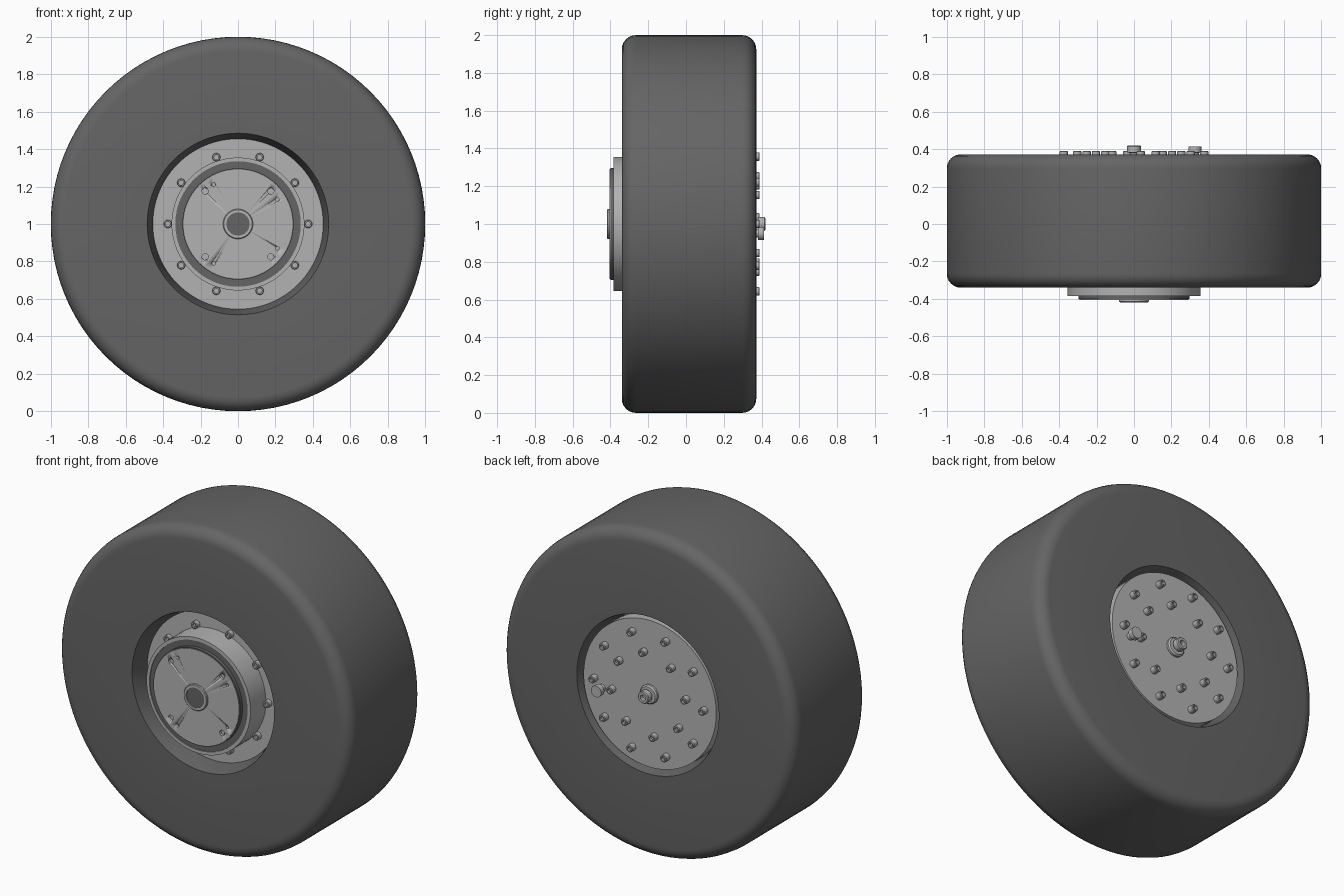
import bpy, bmesh
from math import sin, cos, pi, radians

if "Cube" in bpy.data.objects:
    bpy.data.objects.remove(bpy.data.objects["Cube"])

def material(name, v):
    m = bpy.data.materials.new(name)
    m.diffuse_color = (v, v, v, 1)
    m.use_nodes = True
    m.node_tree.nodes["Principled BSDF"].inputs["Base Color"].default_value = m.diffuse_color
    return m

RUBBER = material("dark_rubber", 0.13)
METAL = material("light_metal", 0.45)

def spin_into(bm, profile, seg, x=0, z=1, closed=False):
    """Revolve (radius, y) points about a y-parallel axis through (x, z)."""
    rings = []
    for r, y in profile:
        if r == 0:
            rings.append([bm.verts.new((x, y, z))] * seg)
        else:
            rings.append([bm.verts.new((x + r * cos(2 * pi * i / seg), y,
                                        z + r * sin(2 * pi * i / seg))) for i in range(seg)])
    pairs = list(zip(rings, rings[1:])) + ([(rings[-1], rings[0])] if closed else [])
    for a, b in pairs:
        for i in range(seg):
            j = (i + 1) % seg
            quad = list(dict.fromkeys((a[i], a[j], b[j], b[i])))
            if len(quad) > 2:
                bm.faces.new(quad)

def finish(bm, name, mat=None):
    bmesh.ops.recalc_face_normals(bm, faces=bm.faces)
    me = bpy.data.meshes.new(name)
    bm.to_mesh(me)
    bm.free()
    ob = bpy.data.objects.new(name, me)
    bpy.context.collection.objects.link(ob)
    if mat:
        me.materials.append(mat)
    bpy.ops.object.select_all(action='DESELECT')
    ob.select_set(True)
    bpy.context.view_layer.objects.active = ob
    bpy.ops.object.shade_smooth_by_angle(angle=radians(30))
    return ob

def lathe(name, profile, mat, seg=64, x=0, z=1, closed=False):
    bm = bmesh.new()
    spin_into(bm, profile, seg, x, z, closed)
    return finish(bm, name, mat)

def arc(cr, cy, rad, a0, a1, n=6):
    return [(cr + rad * cos(radians(a0 + (a1 - a0) * i / n)),
             cy + rad * sin(radians(a0 + (a1 - a0) * i / n))) for i in range(n + 1)]

# tyre: rounded shoulders, conical bead on both sides
tyre = [(0.455, 0.275), (0.485, 0.372)]
tyre += arc(0.925, 0.297, 0.075, 90, 0) + arc(0.925, -0.265, 0.075, 0, -90)
tyre += [(0.485, -0.34), (0.455, -0.235)]
lathe("tyre", tyre, RUBBER, 96, closed=True)

# rim drum: recessed front plate, nearly flush back plate
lathe("rim", [(0, -0.235), (0.456, -0.235), (0.456, 0.27), (0.453, 0.27),
              (0.453, 0.352), (0, 0.352)], METAL)

# front hub barrel, dark seal ring, raised cap and centre boss
lathe("hub_barrel", [(0, -0.375), (0.335, -0.375), (0.335, -0.385), (0.355, -0.385),
                     (0.355, -0.23), (0, -0.23)], METAL)
lathe("hub_seal", [(0.29, -0.37), (0.29, -0.401), (0.297, -0.401), (0.297, -0.38),
                   (0.335, -0.38), (0.335, -0.37)], RUBBER, closed=True)
cap = lathe("hub_cap", [(0, -0.405), (0.291, -0.405), (0.291, -0.37), (0, -0.37)], METAL)
lathe("hub_boss", [(0.062, -0.40), (0.062, -0.418), (0.076, -0.418), (0.08, -0.414),
                   (0.08, -0.40)], METAL, 32, closed=True)
lathe("hub_boss_plug", [(0, -0.412), (0.062, -0.412), (0.062, -0.40), (0, -0.40)], RUBBER, 32)

# screw holes in the cap
bm = bmesh.new()
holes = [(sx * 0.175, sz * 0.175, 0.017) for sx in (-1, 1) for sz in (-1, 1)]
holes += [(-0.13, 0.21, 0.01), (0.21, 0.13, 0.01), (0.21, -0.13, 0.01), (-0.13, -0.21, 0.01)]
for x, z, r in holes:
    spin_into(bm, [(0, -0.42), (r, -0.42), (r, -0.39), (0, -0.39)], 16, x, 1 + z)
cutter = finish(bm, "cap_hole_cutter")
cutter.hide_render = True
cutter.hide_set(True)
mod = cap.modifiers.new("holes", 'BOOLEAN')
mod.operation = 'DIFFERENCE'
mod.object = cutter

# socket-head bolts in rings
def bolt_profile(base, height, side, r=0.022):
    return [(rr, base + side * h) for rr, h in (
        (0, height * 0.6), (r * 0.55, height * 0.6), (r * 0.55, height),
        (r * 0.85, height), (r, height * 0.9), (r, -0.01), (0, -0.01))]

def bolt_ring(name, count, radius, offset, profile):
    bm = bmesh.new()
    for i in range(count):
        a = 2 * pi * i / count + radians(offset)
        spin_into(bm, profile, 16, radius * cos(a), 1 + radius * sin(a))
    finish(bm, name, METAL)

bolt_ring("front_bolts", 10, 0.375, 0, bolt_profile(-0.235, 0.03, -1))
bolt_ring("back_outer_bolts", 10, 0.375, 0, bolt_profile(0.352, 0.038, 1))
bolt_ring("back_inner_bolts", 8, 0.255, -8, bolt_profile(0.352, 0.038, 1))

# back centre bolt with washer, and the valve stem
lathe("centre_washer", [(0, 0.372), (0.05, 0.372), (0.058, 0.364), (0.058, 0.345), (0, 0.345)], METAL, 32)
lathe("centre_bolt", [(0, 0.395), (0.018, 0.395), (0.018, 0.42), (0.032, 0.42),
                      (0.037, 0.415), (0.037, 0.382), (0.022, 0.38), (0.022, 0.36), (0, 0.36)], METAL, 24)
lathe("valve", [(0, 0.413), (0.035, 0.413), (0.035, 0.382), (0.022, 0.38), (0.022, 0.345),
                (0, 0.345)], METAL, 24, x=0.325, z=0.95)
